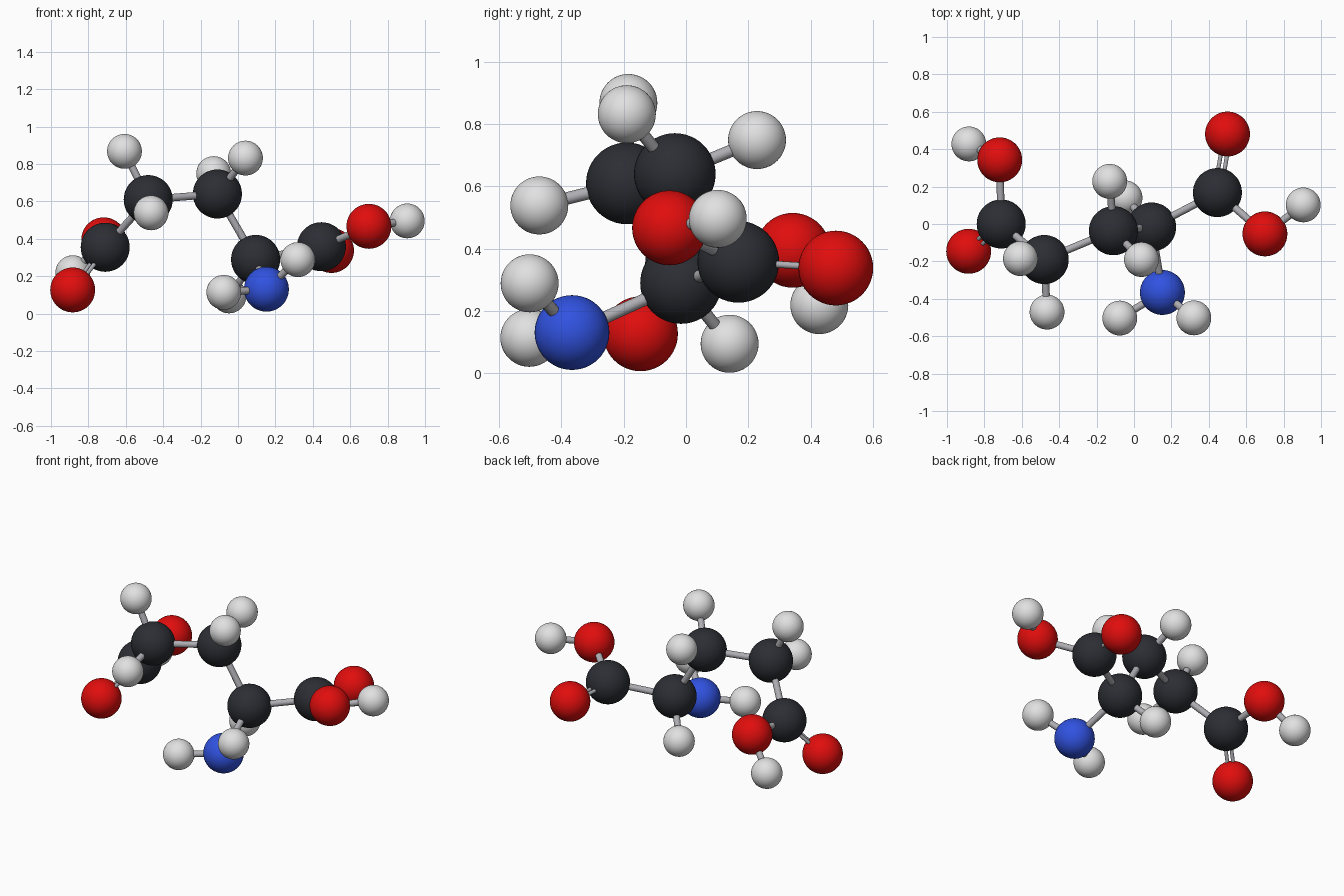
import bpy
from mathutils import Vector

cube = bpy.data.objects.get("Cube")
if cube:
    bpy.data.objects.remove(cube, do_unlink=True)


def make_material(name, color):
    mat = bpy.data.materials.new(name)
    mat.use_nodes = True
    mat.diffuse_color = (*color, 1)
    mat.node_tree.nodes["Principled BSDF"].inputs["Base Color"].default_value = (*color, 1)
    return mat


# Element styles: material and ball radius
charcoal = make_material("charcoal", (0.025, 0.027, 0.034))
red = make_material("red", (0.75, 0.004, 0.004))
white = make_material("off white", (0.75, 0.75, 0.75))
blue = make_material("blue", (0.03, 0.085, 0.75))
grey = make_material("bond grey", (0.42, 0.42, 0.45))
styles = {
    "carbon": (charcoal, 0.131),
    "oxygen": (red, 0.12),
    "nitrogen": (blue, 0.12),
    "hydrogen": (white, 0.093),
}

# Atom centres, listed by part of the chain
atoms = {
    "carbon_acid_right": (-0.71, 0.0, 0.355),
    "carbon_chain_right": (-0.48, -0.19, 0.61),
    "carbon_chain_middle": (-0.11, -0.036, 0.64),
    "carbon_chain_left": (0.094, -0.016, 0.29),
    "carbon_acid_left": (0.446, 0.168, 0.358),
    "oxygen_double_right": (-0.884, -0.146, 0.127),
    "oxygen_hydroxyl_right": (-0.718, 0.343, 0.395),
    "oxygen_double_left": (0.50, 0.481, 0.338),
    "oxygen_hydroxyl_left": (0.70, -0.053, 0.467),
    "nitrogen_amine": (0.152, -0.366, 0.131),
    "hydrogen_hydroxyl_right": (-0.883, 0.428, 0.219),
    "hydrogen_hydroxyl_left": (0.905, 0.102, 0.496),
    "hydrogen_amine_right": (-0.076, -0.503, 0.114),
    "hydrogen_amine_left": (0.32, -0.502, 0.289),
    "hydrogen_chain_low": (-0.048, 0.14, 0.095),
    "hydrogen_middle_front": (0.04, -0.19, 0.832),
    "hydrogen_middle_back": (-0.13, 0.228, 0.749),
    "hydrogen_right_top": (-0.607, -0.185, 0.868),
    "hydrogen_right_front": (-0.465, -0.471, 0.539),
}

single_bonds = [
    ("carbon_acid_right", "carbon_chain_right"),
    ("carbon_chain_right", "carbon_chain_middle"),
    ("carbon_chain_middle", "carbon_chain_left"),
    ("carbon_chain_left", "carbon_acid_left"),
    ("carbon_acid_right", "oxygen_hydroxyl_right"),
    ("oxygen_hydroxyl_right", "hydrogen_hydroxyl_right"),
    ("carbon_acid_left", "oxygen_hydroxyl_left"),
    ("oxygen_hydroxyl_left", "hydrogen_hydroxyl_left"),
    ("carbon_chain_left", "nitrogen_amine"),
    ("nitrogen_amine", "hydrogen_amine_right"),
    ("nitrogen_amine", "hydrogen_amine_left"),
    ("carbon_chain_left", "hydrogen_chain_low"),
    ("carbon_chain_middle", "hydrogen_middle_front"),
    ("carbon_chain_middle", "hydrogen_middle_back"),
    ("carbon_chain_right", "hydrogen_right_top"),
    ("carbon_chain_right", "hydrogen_right_front"),
]
double_bonds = [
    ("carbon_acid_right", "oxygen_double_right"),
    ("carbon_acid_left", "oxygen_double_left"),
]


def add_atom(name, centre):
    mat, radius = styles[name.split("_")[0]]
    bpy.ops.mesh.primitive_uv_sphere_add(segments=48, ring_count=24, radius=radius, location=centre)
    ball = bpy.context.object
    ball.name = name
    ball.data.materials.append(mat)
    bpy.ops.object.shade_smooth()


def add_bond(first, second, radius, side=0.0):
    a, b = Vector(atoms[first]), Vector(atoms[second])
    axis = b - a
    offset = Vector((0, 0, 1)).cross(axis).normalized() * side
    bpy.ops.mesh.primitive_cylinder_add(
        vertices=20, radius=radius, depth=axis.length, location=(a + b) / 2 + offset,
        rotation=axis.to_track_quat("Z", "Y").to_euler())
    rod = bpy.context.object
    rod.name = f"bond_{first}_to_{second}"
    rod.data.materials.append(grey)
    bpy.ops.object.shade_smooth_by_angle()


# Balls
for name, centre in atoms.items():
    add_atom(name, centre)

# Single rods, then paired thin rods
for first, second in single_bonds:
    add_bond(first, second, 0.02)
for first, second in double_bonds:
    for side in (-0.017, 0.017):
        add_bond(first, second, 0.011, side)
